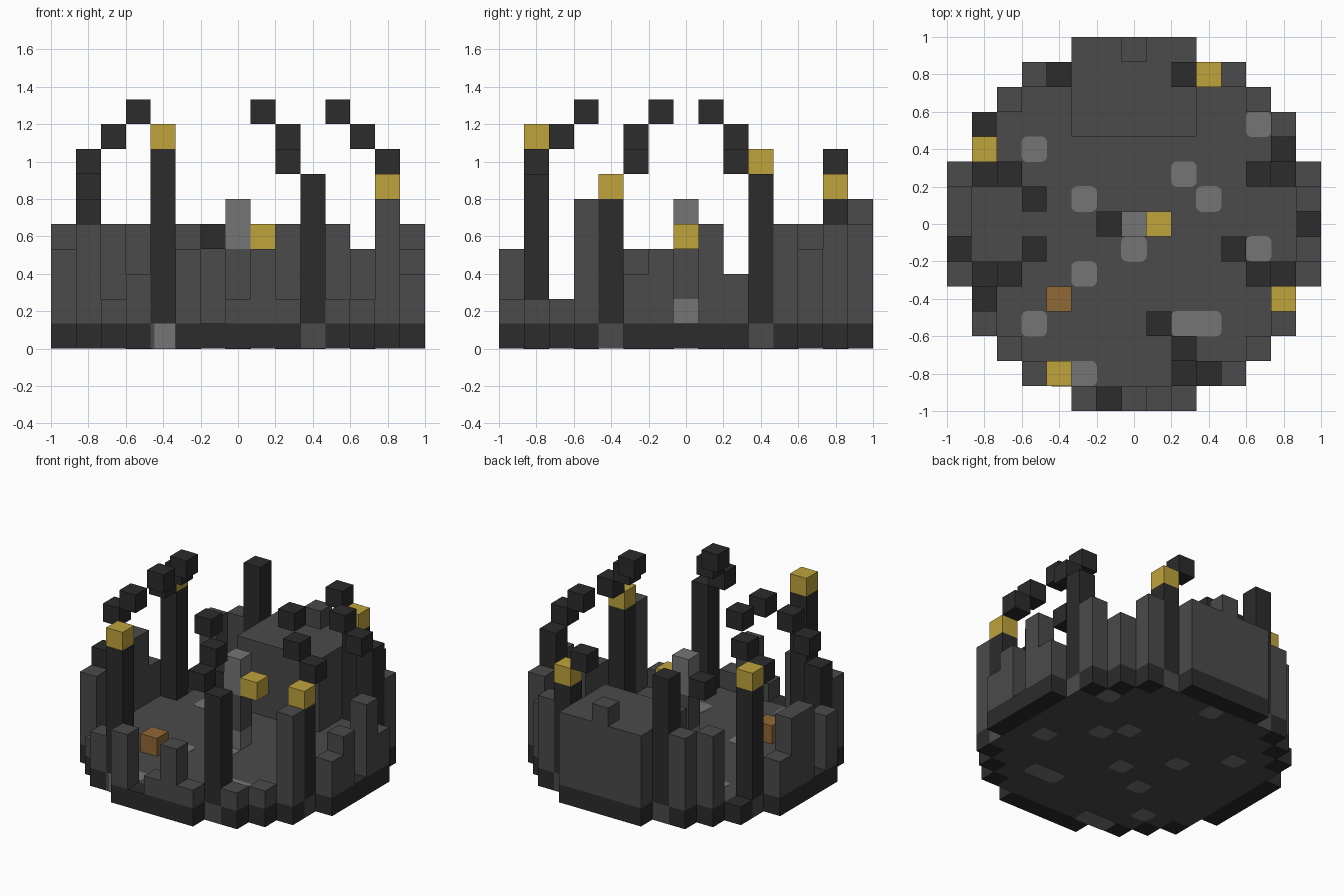
import bpy
import bmesh
from mathutils import Matrix, Vector

CELL = 2 / 15

if "Cube" in bpy.data.objects:
    bpy.data.objects.remove(bpy.data.objects["Cube"], do_unlink=True)


def make_material(name, color):
    mat = bpy.data.materials.new(name)
    mat.use_nodes = True
    mat.diffuse_color = (*color, 1)
    mat.node_tree.nodes["Principled BSDF"].inputs["Base Color"].default_value = (*color, 1)
    return mat


STONE = make_material("stone_grey", (0.069, 0.069, 0.069))
DARK = make_material("charcoal", (0.025, 0.025, 0.025))
PALE = make_material("pale_stone", (0.178, 0.178, 0.178))
GOLD = make_material("gold", (0.52, 0.37, 0.045))
BRONZE = make_material("bronze", (0.28, 0.14, 0.036))


def finish(name, bm, mat):
    bmesh.ops.recalc_face_normals(bm, faces=bm.faces)
    mesh = bpy.data.meshes.new(name)
    bm.to_mesh(mesh)
    bm.free()
    mesh.materials.append(mat)
    obj = bpy.data.objects.new(name, mesh)
    bpy.context.collection.objects.link(obj)
    return obj


def add_box(bm, i, j, low, high, wide=1, deep=1, grow=0.0):
    """Box on grid cell (i, j) from layer low to layer high."""
    size = Vector((wide * CELL + grow, deep * CELL + grow, (high - low) * CELL + grow))
    centre = Vector((i + (wide - 1) / 2, j + (deep - 1) / 2, (low + high) / 2)) * CELL
    made = bmesh.ops.create_cube(bm, size=1)
    bmesh.ops.transform(bm, verts=made["verts"],
                        matrix=Matrix.Translation(centre) @ Matrix.Diagonal((*size, 1)))
    return made["verts"]


def box(name, mat, *args, **kwargs):
    bm = bmesh.new()
    add_box(bm, *args, **kwargs)
    return finish(name, bm, mat)


def slab(name, mat, cells):
    """One-layer slab whose outline follows the given cells."""
    bm = bmesh.new()
    for i, j in cells:
        corners = [(i - 0.5, j - 0.5), (i + 0.5, j - 0.5), (i + 0.5, j + 0.5), (i - 0.5, j + 0.5)]
        bm.faces.new([bm.verts.new((x * CELL, y * CELL, 0)) for x, y in corners])
    bmesh.ops.remove_doubles(bm, verts=bm.verts, dist=CELL / 10)
    grown = bmesh.ops.extrude_face_region(bm, geom=bm.faces[:])
    top = [v for v in grown["geom"] if isinstance(v, bmesh.types.BMVert)]
    bmesh.ops.translate(bm, verts=top, vec=(0, 0, CELL))
    return finish(name, bm, mat)


# Round floor and its dark rim
grid = [(i, j) for i in range(-7, 8) for j in range(-7, 8)]
slab("floor", STONE, [(i, j) for i, j in grid if i * i + j * j <= 45])
slab("floor_rim", DARK, [(i, j) for i, j in grid if 45 < i * i + j * j <= 54])

# Pale rounded paving stones, flush with the floor: cell and width
paving = [(-4, 3, 1), (2, 2, 1), (-2, 1, 1), (3, 1, 1), (5, -1, 1), (0, -1, 1), (-2, -2, 1),
          (5, 4, 1), (-4, -4, 1), (2, -4, 2), (-3, -6, 2), (0, 6, 1)]
bm = bmesh.new()
for i, j, wide in paving:
    add_box(bm, i, j, 0, 1, wide=wide, grow=0.004)
upright = [e for e in bm.edges if abs(e.verts[0].co.z - e.verts[1].co.z) > CELL / 2]
bmesh.ops.bevel(bm, geom=upright, offset=CELL / 4, segments=4, profile=0.5, affect='EDGES')
finish("paving_stones", bm, PALE)

# Ruined outer wall: top layer and the rim cells that reach it
wall_heights = {
    2: [(0, -7), (2, -7), (4, -6), (5, -5), (-5, -5)],
    3: [(-4, -6), (7, -2), (7, 2), (-7, 2)],
    4: [(-2, -7), (1, -7), (7, -1), (5, 5), (-7, -2)],
    5: [(7, 1), (6, 4), (4, 6), (-4, 6), (-5, 5), (-7, 1), (-7, 0), (-6, -4)],
    6: [(6, -4)],
}
bm = bmesh.new()
for top, cells in wall_heights.items():
    for i, j in cells:
        add_box(bm, i, j, 1, top)
finish("outer_wall", bm, STONE)

# Raised platform at the back with one merlon
box("back_platform", STONE, -2, 4, 1, 5, wide=5, deep=4)
box("back_merlon", STONE, 0, 7, 5, 6)

# Eight pillars: cell, top layer, gold cap or not
pillars = [(3, -6, 7, False), (-3, -6, 8, True), (6, -3, 6, True), (6, 3, 7, False),
           (3, 6, 6, True), (-3, 6, 8, False), (-6, 3, 7, True), (-6, -3, 6, False)]
for i, j, top, capped in pillars:
    box("pillar", DARK, i, j, 1, top)
    if capped:
        box("pillar_cap", GOLD, i, j, top, top + 1)

# Broken arches: blocks stepping up and inward, one layer each
arches = {
    "front_arch": [(2, -6), (2, -5), (1, -4)],
    "left_front_arch": [(6, -2), (5, -2), (4, -1)],
    "left_back_arch": [(6, 2), (5, 2)],
    "right_front_arch": [(-6, -2), (-5, -2), (-4, -1)],
    "right_back_arch": [(-6, 2), (-5, 2), (-4, 1)],
    "back_arch": [(2, 6)],
}
for name, cells in arches.items():
    bm = bmesh.new()
    for step, (i, j) in enumerate(cells):
        add_box(bm, i, j, 7 + step, 8 + step)
    finish(name, bm, DARK)

# Central monument with two arms
box("monument_foot", PALE, 0, 0, 1, 2)
box("monument_shaft", STONE, 0, 0, 2, 4)
box("monument_head", PALE, 0, 0, 4, 6)
box("monument_dark_arm", DARK, -1, 0, 4, 5)
box("monument_gold_arm", GOLD, 1, 0, 4, 5)

# Small chest on the floor
box("chest", BRONZE, -3, -3, 1, 2)
